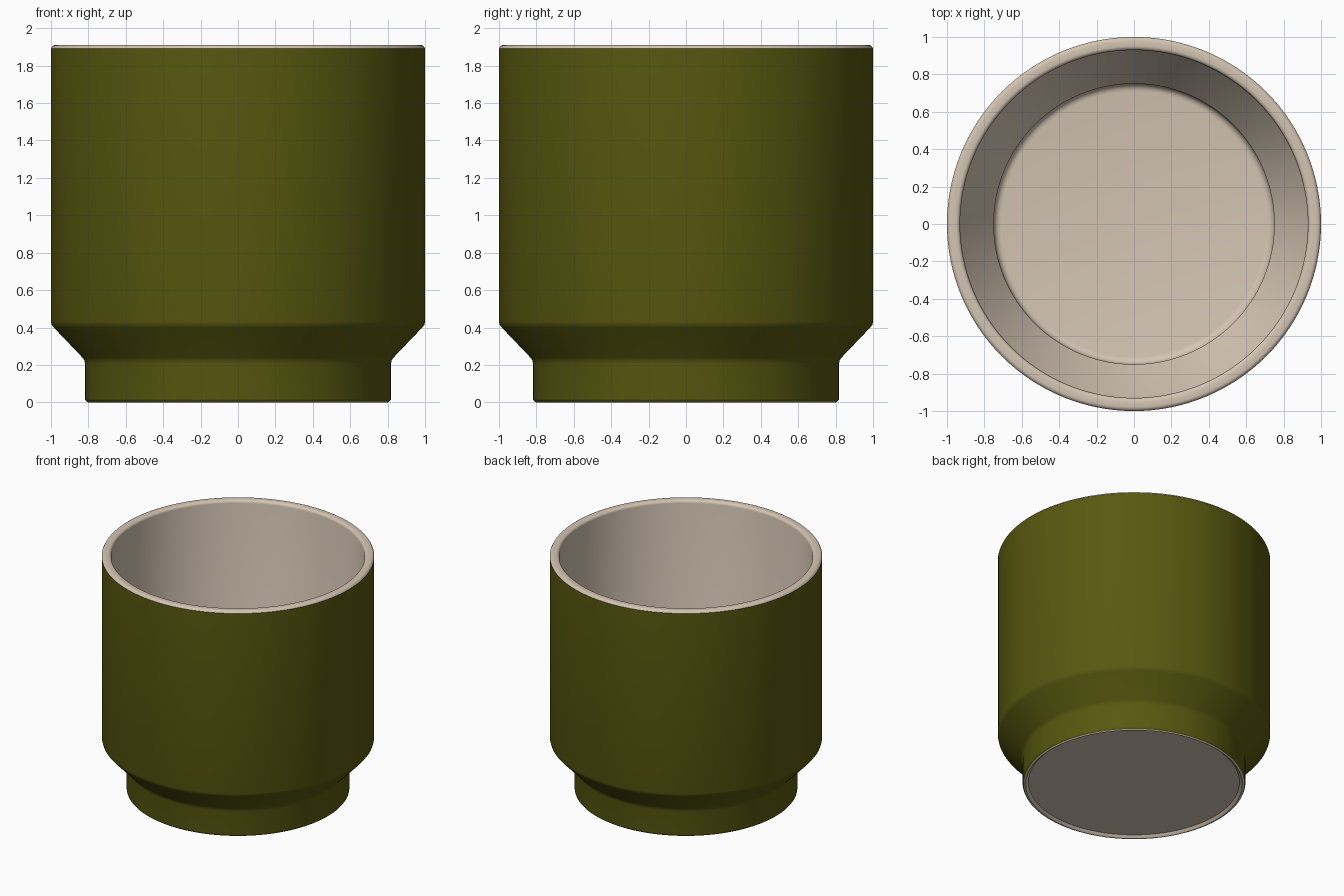
import bpy, bmesh, math

if "Cube" in bpy.data.objects:
    bpy.data.objects.remove(bpy.data.objects["Cube"])

SEGMENTS = 128

def material(name, rgb):
    m = bpy.data.materials.new(name)
    m.diffuse_color = (*rgb, 1.0)
    m.use_nodes = True
    m.node_tree.nodes["Principled BSDF"].inputs["Base Color"].default_value = m.diffuse_color
    return m

def arc(cx, cz, r, a0, a1, n=4):
    """Points (radius, z) of a small rounded corner."""
    pts = []
    for i in range(n + 1):
        a = math.radians(a0 + (a1 - a0) * i / n)
        pts.append((cx + r * math.cos(a), cz + r * math.sin(a)))
    return pts

# Bare underside: shallow recess and foot edge
underside = [(0.0, 0.02), (0.775, 0.02), (0.79, 0.004), (0.795, 0.0), (0.802, 0.0)]
# Glazed outer wall: foot, sloping shoulder, straight body
glazed = (arc(0.80, 0.02, 0.018, -60, 0)
          + [(0.818, 0.205), (0.822, 0.225), (0.832, 0.24),
             (0.985, 0.40), (0.996, 0.415), (1.0, 0.432), (1.0, 1.893)])
# Bare rim and interior, following the outside shape
inside = (arc(0.978, 1.888, 0.022, 15, 90)
          + arc(0.952, 1.888, 0.022, 90, 180)
          + [(0.93, 0.46), (0.926, 0.447), (0.755, 0.275), (0.75, 0.262)]
          + arc(0.71, 0.11, 0.04, 0, -90)
          + [(0.0, 0.07)])
profile = underside + glazed + inside
g0 = len(underside) - 1
g1 = len(underside) + len(glazed) - 1

# Lathe the profile around z
bm = bmesh.new()
rings = []
for r, z in profile:
    if r == 0:
        rings.append([bm.verts.new((0, 0, z))] * SEGMENTS)
    else:
        rings.append([bm.verts.new((r * math.cos(2 * math.pi * k / SEGMENTS),
                                    r * math.sin(2 * math.pi * k / SEGMENTS), z))
                      for k in range(SEGMENTS)])
for i in range(len(rings) - 1):
    a, b = rings[i], rings[i + 1]
    for k in range(SEGMENTS):
        j = (k + 1) % SEGMENTS
        corners = list(dict.fromkeys([a[k], a[j], b[j], b[k]]))
        f = bm.faces.new(corners)
        f.material_index = 1 if g0 < i < g1 else 0
bmesh.ops.recalc_face_normals(bm, faces=bm.faces[:])

mesh = bpy.data.meshes.new("planter_pot")
bm.to_mesh(mesh)
bm.free()
mesh.materials.append(material("cream_clay", (0.66, 0.56, 0.455)))
mesh.materials.append(material("olive_glaze", (0.098, 0.098, 0.005)))
pot = bpy.data.objects.new("planter_pot", mesh)
bpy.context.collection.objects.link(pot)
bpy.context.view_layer.objects.active = pot
pot.select_set(True)
bpy.ops.object.shade_smooth_by_angle(angle=math.radians(30))
